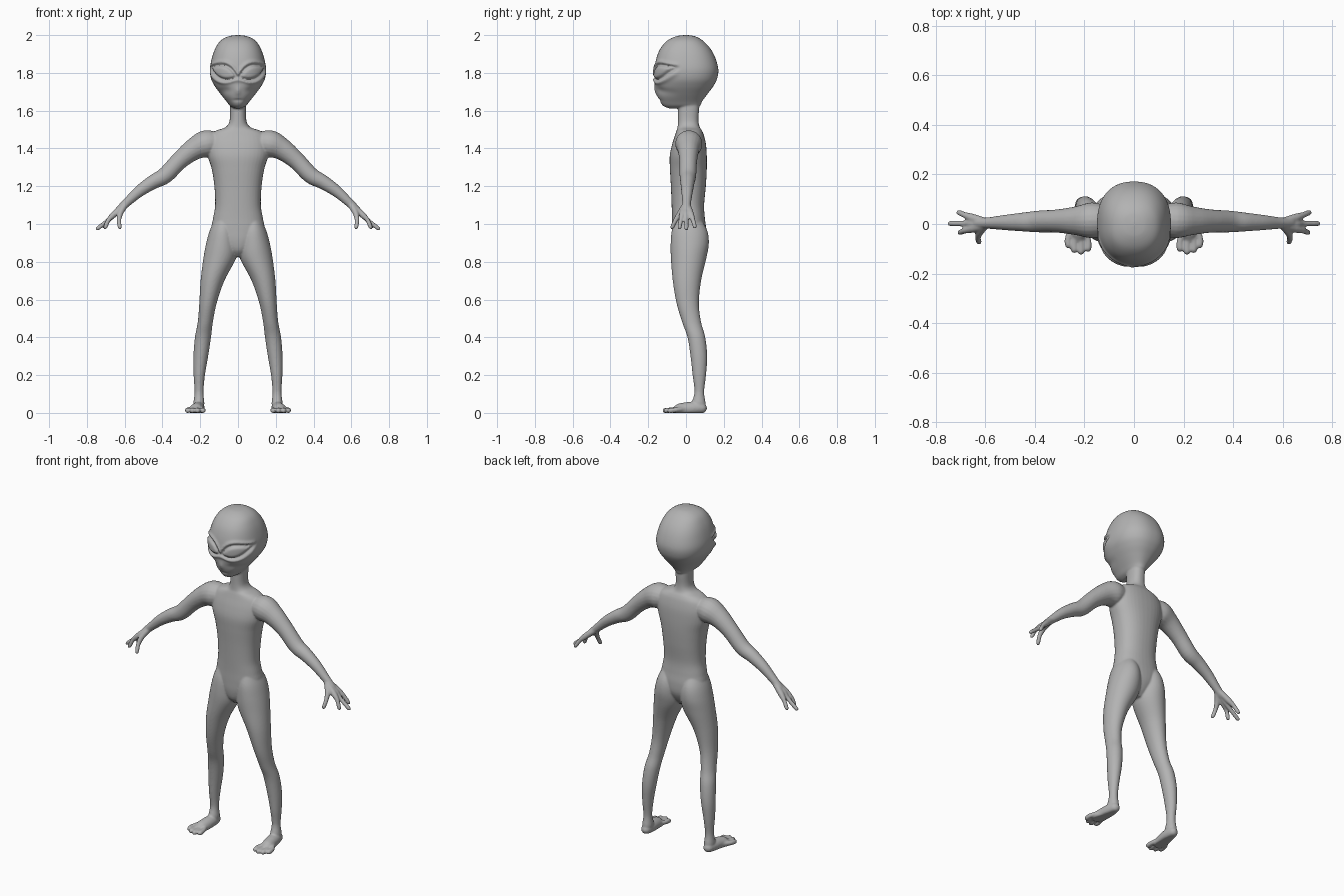
import bpy
import bmesh
from math import sin, cos, pi, exp, hypot, radians, copysign
from mathutils import Vector

cube = bpy.data.objects.get("Cube")
if cube:
    bpy.data.objects.remove(cube)

bm = bmesh.new()


def smooth_rows(rows, steps):
    """Catmull-Rom interpolation through rows of numbers."""
    out = []
    last = len(rows) - 1
    for i in range(last):
        a, b, c, d = (rows[max(0, min(last, i + k))] for k in (-1, 0, 1, 2))
        for s in range(steps):
            t = s / steps
            out.append([q + t / 2 * (r - p + t * (2 * p - 5 * q + 4 * r - e + t * (3 * (q - r) + e - p)))
                        for p, q, r, e in zip(a, b, c, d)])
    out.append(list(rows[-1]))
    return out


def skin(rings):
    """Bridge rings of points into a closed volume."""
    loops = [[bm.verts.new(p) for p in ring] for ring in rings]
    n = len(loops[0])
    for low, high in zip(loops, loops[1:]):
        for i in range(n):
            j = (i + 1) % n
            bm.faces.new((low[i], low[j], high[j], high[i]))
    bm.faces.new(loops[0])
    bm.faces.new(loops[-1])
    return [v for loop in loops for v in loop]


def loft(rows, side=1, power=2.0, segs=40, steps=6):
    """Stack level sections given as (z, x min, x max, y min, y max)."""
    rings = []
    for z, x0, x1, y0, y1 in smooth_rows(rows, steps):
        ring = []
        for k in range(segs):
            c, s = cos(2 * pi * k / segs), sin(2 * pi * k / segs)
            c, s = (copysign(abs(w) ** (2 / power), w) for w in (c, s))
            ring.append((side * ((x0 + x1) / 2 + c * (x1 - x0) / 2),
                         (y0 + y1) / 2 + s * (y1 - y0) / 2, z))
        rings.append(ring)
    return skin(rings)


def tube(points, side=1, segs=20, steps=5):
    """Round limb along (x, y, z, radius) points, flattened at the ground."""
    path = smooth_rows(points, steps)
    rings = []
    for i, (x, y, z, r) in enumerate(path):
        ahead, behind = path[min(i + 1, len(path) - 1)], path[max(i - 1, 0)]
        turn = (Vector(ahead[:3]) - Vector(behind[:3])).to_track_quat('Z', 'Y')
        ring = []
        for k in range(segs):
            a = 2 * pi * k / segs
            p = Vector((x, y, z)) + turn @ Vector((r * cos(a), r * sin(a), 0))
            ring.append((side * p.x, p.y, max(p.z, 0)))
        rings.append(ring)
    skin(rings)


def centred(rows):
    """Turn (z, half width, y min, y max) into loft rows."""
    return [(z, -w, w, y0, y1) for z, w, y0, y1 in rows]


# Head: large skull narrowing to a small chin
head = loft(centred([
    (2.0, .008, -.01, .01), (1.993, .052, -.055, .05), (1.97, .093, -.1, .09),
    (1.93, .12, -.135, .128), (1.88, .138, -.156, .155), (1.82, .149, -.168, .171),
    (1.77, .143, -.168, .165), (1.73, .123, -.164, .145), (1.69, .094, -.155, .115),
    (1.65, .062, -.138, .086), (1.625, .042, -.12, .074), (1.612, .02, -.09, .05)]),
    power=2.3, segs=200, steps=10)
bmesh.ops.recalc_face_normals(bm, faces=bm.faces[:])
bm.normal_update()


# Face: almond eyes with lids, cheekbones, nose and mouth pressed into the head
def bump(value, width):
    return exp(-(value / width) ** 2)


TILT, EYE_LENGTH, EYE_HEIGHT = radians(20), .074, .037


def face_offset(p):
    x, z = abs(p.x) - .077, p.z - 1.803
    u = (x * cos(TILT) + z * sin(TILT)) / EYE_LENGTH
    v = z * cos(TILT) - x * sin(TILT)
    edge = hypot(max(abs(u) - 1, 0) * EYE_LENGTH, max(abs(v) - EYE_HEIGHT * max(1 - u * u, 0), 0))
    if edge == 0:
        edge = abs(v) - EYE_HEIGHT * (1 - u * u)
    off = -.013 * bump(edge, .007) + .008 * bump(edge - .016, .009)
    if edge < 0:
        off += .006 * min(1, -edge / EYE_HEIGHT * 2)
    off += .007 * bump(p.x, .014) * bump(p.z - 1.705, .025)
    off -= .006 * bump(p.x, .026) * bump(p.z - 1.655, .006)
    off -= .007 * bump(abs(p.x) - .065, .03) * bump(p.z - 1.705, .02)
    return off


moves = [(v, v.normal * face_offset(v.co) * min(1, (-v.co.y - .03) / .04))
         for v in head if v.co.y < -.03]
for vert, move in moves:
    vert.co += move

# Neck and torso
loft(centred([
    (1.69, .04, -.04, .07), (1.62, .042, -.042, .07), (1.56, .043, -.042, .066),
    (1.53, .05, -.043, .068), (1.51, .07, -.045, .074), (1.495, .115, -.05, .084),
    (1.47, .15, -.058, .095), (1.42, .165, -.074, .106), (1.36, .16, -.086, .11),
    (1.29, .139, -.085, .11), (1.2, .125, -.08, .105), (1.1, .121, -.076, .096),
    (1.03, .132, -.074, .1), (.97, .14, -.074, .107), (.91, .11, -.072, .104),
    (.86, .06, -.06, .08), (.825, .02, -.03, .05)]), power=2.3)

for side in (1, -1):
    # Leg
    loft([(1.04, .035, .115, -.05, .07), (.97, .012, .148, -.074, .111),
          (.9, .002, .168, -.081, .121), (.82, .01, .183, -.08, .108),
          (.7, .072, .198, -.07, .08), (.58, .113, .205, -.05, .068),
          (.48, .133, .213, -.02, .08), (.4, .143, .228, .008, .102),
          (.3, .158, .236, .024, .112), (.2, .175, .235, .035, .106),
          (.11, .183, .23, .045, .096), (.05, .178, .236, .03, .104),
          (.02, .185, .23, .04, .1)], side)
    # Foot and four toes
    tube([(.208, .11, .025, .008), (.208, .095, .025, .025), (.21, .05, .025, .034),
          (.215, 0, .02, .036), (.222, -.04, .01, .037), (.226, -.07, .008, .02)], side)
    for x, y in ((.186, -.112), (.214, -.124), (.241, -.117), (.265, -.098)):
        tube([(.222 + (x - .222) * .4, -.01, .02, .015), (x, y + .045, .016, .013),
              (x, y + .012, .012, .014), (x, y, .011, .006)], side)
    # Arm
    tube([(.09, .018, 1.425, .05), (.165, .015, 1.425, .072), (.235, .013, 1.395, .058),
          (.31, .012, 1.335, .047), (.385, .01, 1.258, .044), (.45, .008, 1.222, .038),
          (.52, .006, 1.175, .031), (.58, .004, 1.122, .024), (.625, .003, 1.08, .02),
          (.65, .002, 1.06, .012)], side)
    # Three fingers fanning from the palm, then the thumb
    for y, tip_x, tip_z in ((.046, .715, .978), (.002, .748, .968), (-.034, .71, .974)):
        tube([(.605, y * .2, 1.095, .017), (.655, y * .55, 1.052, .017),
              (.685, y * .8, 1.022, .012), (tip_x - .008, y, tip_z + .01, .011),
              (tip_x, y, tip_z, .005)], side)
    tube([(.595, 0, 1.105, .017), (.622, -.03, 1.06, .016), (.63, -.055, 1.02, .012),
          (.626, -.072, .985, .011), (.623, -.078, .973, .005)], side)

bmesh.ops.recalc_face_normals(bm, faces=bm.faces[:])
mesh = bpy.data.meshes.new("body")
bm.to_mesh(mesh)
bm.free()
body = bpy.data.objects.new("body", mesh)
bpy.context.collection.objects.link(body)

# Skin material
grey = bpy.data.materials.new("grey skin")
grey.use_nodes = True
colour = (.45, .45, .45, 1)
grey.diffuse_color = colour
grey.node_tree.nodes["Principled BSDF"].inputs["Base Color"].default_value = colour
mesh.materials.append(grey)

# Fuse all parts into one continuous smooth skin
fuse = body.modifiers.new("fuse", 'REMESH')
fuse.mode = 'VOXEL'
fuse.voxel_size = .005
fuse.use_smooth_shade = True
relax = body.modifiers.new("relax", 'SMOOTH')
relax.factor = .5
relax.iterations = 5
bpy.context.view_layer.objects.active = body
body.select_set(True)
for name in ("fuse", "relax"):
    bpy.ops.object.modifier_apply(modifier=name)
bpy.ops.object.shade_smooth()
